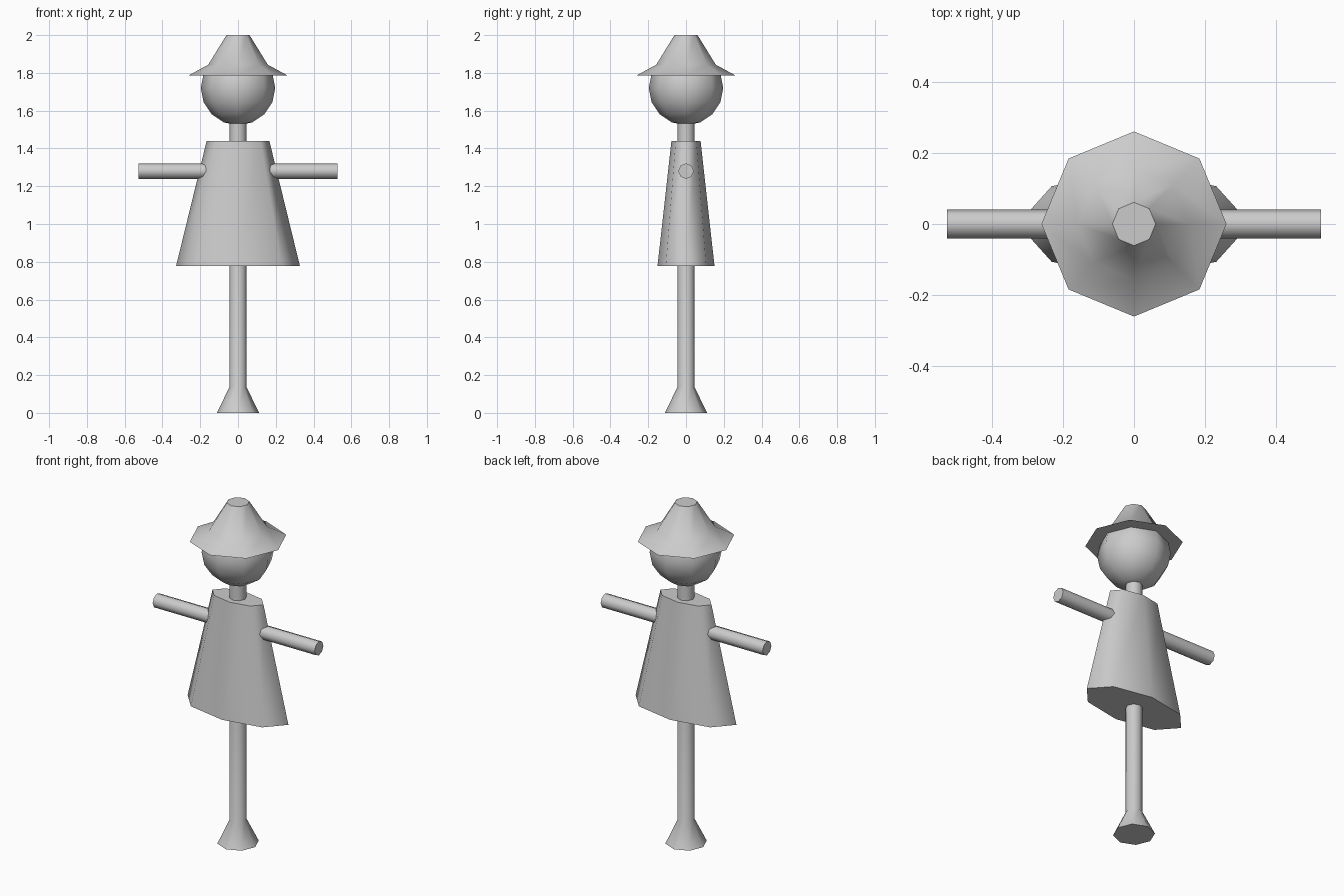
import bpy, bmesh
from math import cos, sin, pi

if "Cube" in bpy.data.objects:
    bpy.data.objects.remove(bpy.data.objects["Cube"])

SIDES = 8


def lathe(name, rings, axis="Z", lift=0):
    """Stack eight-sided rings (half width, half depth, height), cap the ends."""
    bm = bmesh.new()
    loops = []
    for a, b, h in rings:
        loop = []
        for i in range(SIDES):
            u, v = a * cos(2 * pi * i / SIDES), b * sin(2 * pi * i / SIDES)
            loop.append(bm.verts.new((u, v, h) if axis == "Z" else (h, u, v)))
        loops.append(loop)
    for lo, hi in zip(loops, loops[1:]):
        for i in range(SIDES):
            j = (i + 1) % SIDES
            bm.faces.new((lo[i], lo[j], hi[j], hi[i])).smooth = True
    # flat caps
    bm.faces.new(loops[0][::-1])
    bm.faces.new(loops[-1])
    bmesh.ops.recalc_face_normals(bm, faces=bm.faces)
    mesh = bpy.data.meshes.new(name)
    bm.to_mesh(mesh)
    bm.free()
    obj = bpy.data.objects.new(name, mesh)
    obj.location.z = lift
    bpy.context.collection.objects.link(obj)
    return obj


# Post with flared foot, running up through the coat as the neck
lathe("post", [(0.112, 0.112, 0), (0.046, 0.046, 0.135), (0.046, 0.046, 1.57)])

# Flattened flaring coat
lathe("coat", [(0.328, 0.151, 0.777), (0.166, 0.077, 1.44)])

# Crossbar forming both arms
lathe("arms", [(0.041, 0.041, -0.527), (0.041, 0.041, 0.527)], axis="X", lift=1.28)

# Low-poly head
bpy.ops.mesh.primitive_uv_sphere_add(segments=8, ring_count=8, radius=0.197,
                                     location=(0, 0, 1.72))
head = bpy.context.object
head.name = "head"
bpy.ops.object.shade_smooth()

# Hat with wide brim and tapered crown
lathe("hat", [(0.261, 0.261, 1.787), (0.158, 0.158, 1.843), (0.061, 0.061, 2.0)])
